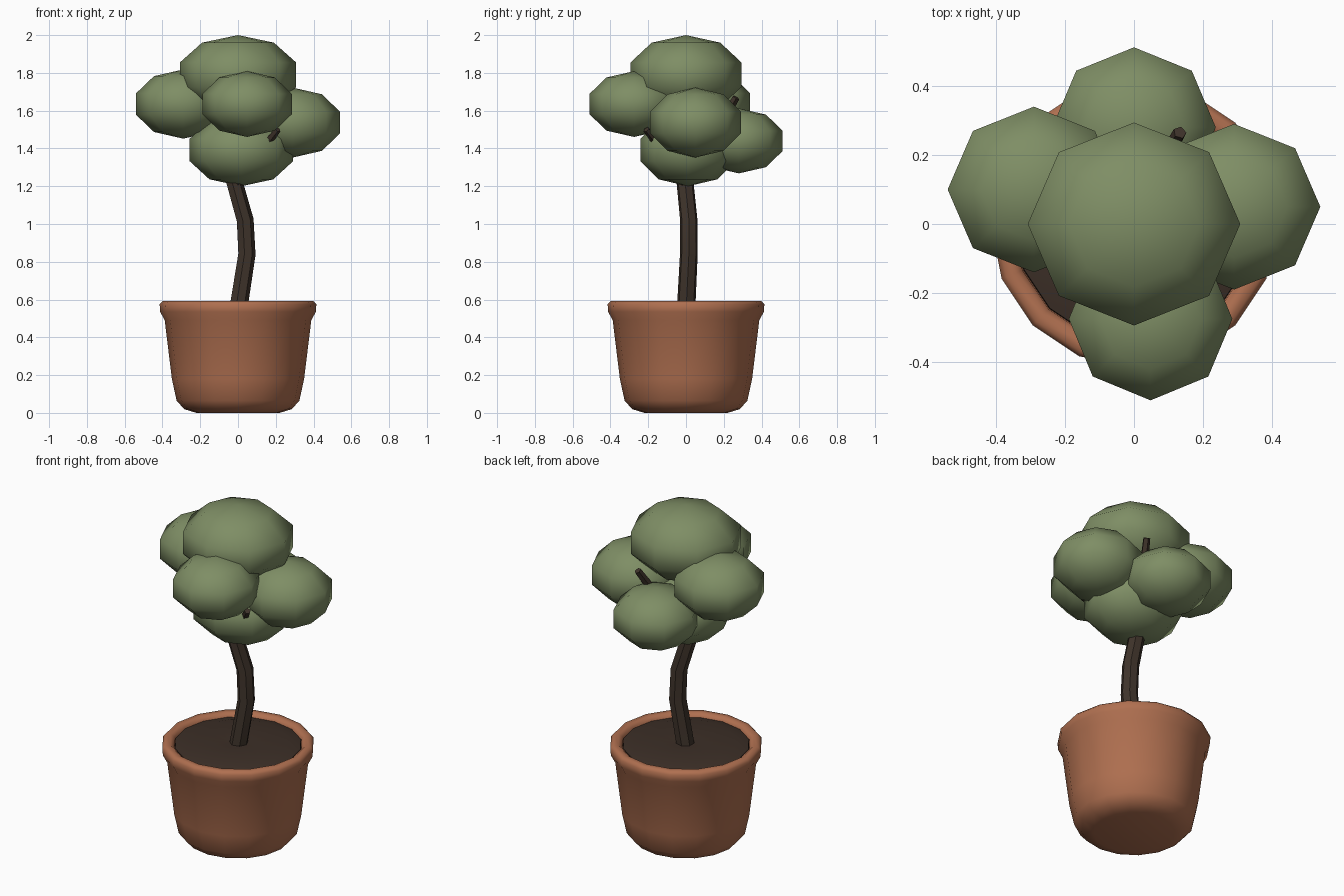
import bpy, bmesh, math
from mathutils import Vector

if "Cube" in bpy.data.objects:
    bpy.data.objects.remove(bpy.data.objects["Cube"])


def material(name, color):
    m = bpy.data.materials.new(name)
    m.diffuse_color = (*color, 1)
    m.use_nodes = True
    m.node_tree.nodes["Principled BSDF"].inputs["Base Color"].default_value = m.diffuse_color
    return m


CLAY = material("terracotta", (0.43, 0.16, 0.08))
BARK = material("bark", (0.05, 0.034, 0.024))
SOIL = material("soil", (0.045, 0.028, 0.02))
LEAF = material("leaf", (0.21, 0.27, 0.13))


def add(name, bm, mat, angle):
    bmesh.ops.recalc_face_normals(bm, faces=bm.faces[:])
    me = bpy.data.meshes.new(name)
    bm.to_mesh(me)
    bm.free()
    ob = bpy.data.objects.new(name, me)
    bpy.context.collection.objects.link(ob)
    me.materials.append(mat)
    bpy.ops.object.select_all(action='DESELECT')
    ob.select_set(True)
    bpy.context.view_layer.objects.active = ob
    bpy.ops.object.shade_smooth_by_angle(angle=math.radians(angle))
    return ob


def loft(bm, rings, cap_start=True, cap_end=True):
    loops = [[bm.verts.new(p) for p in ring] for ring in rings]
    n = len(loops[0])
    for a, b in zip(loops, loops[1:]):
        for i in range(n):
            j = (i + 1) % n
            bm.faces.new((a[i], a[j], b[j], b[i]))
    if cap_start:
        bm.faces.new(loops[0][::-1])
    if cap_end:
        bm.faces.new(loops[-1])


def lathe(name, profile, sides, mat, angle, cap_start=True, cap_end=True):
    bm = bmesh.new()
    turn = 2 * math.pi / sides
    loft(bm, [[(r * math.cos(i * turn), r * math.sin(i * turn), z)
               for i in range(sides)] for r, z in profile], cap_start, cap_end)
    return add(name, bm, mat, angle)


def limb(name, path, sides=7):
    bm = bmesh.new()
    pts = [Vector(p[:3]) for p in path]
    rings = []
    for k, p in enumerate(pts):
        d = (pts[min(k + 1, len(pts) - 1)] - pts[max(k - 1, 0)]).normalized()
        u = Vector((0, 1, 0)).cross(d).normalized()
        v = d.cross(u)
        rings.append([p + path[k][3] * (u * math.cos(t) + v * math.sin(t))
                      for t in (2 * math.pi * i / sides for i in range(sides))])
    loft(bm, rings)
    return add(name, bm, BARK, 30)


# Pot with rolled rim
lathe("pot", [(0.22, 0), (0.285, 0.02), (0.325, 0.065), (0.35, 0.18),
              (0.388, 0.49), (0.412, 0.535), (0.415, 0.575), (0.4, 0.592),
              (0.37, 0.592), (0.35, 0.575), (0.345, 0.5)],
      16, CLAY, 60, cap_end=False)

# Soil, slightly raised ring
lathe("soil", [(0.347, 0.55), (0.345, 0.572), (0.27, 0.592), (0.06, 0.58)],
      16, SOIL, 30)

# Trunk and branches
limb("trunk", [(-0.002, 0, 0.54, 0.05), (0.045, 0.015, 0.84, 0.048),
               (0.036, 0.015, 1.02, 0.047), (-0.02, -0.005, 1.22, 0.046),
               (-0.01, 0, 1.6, 0.03)])
limb("front_branch", [(-0.02, 0, 1.2, 0.035), (0.1, -0.1, 1.36, 0.027),
                      (0.21, -0.21, 1.5, 0.018)], 5)
limb("back_branch", [(-0.02, 0, 1.22, 0.035), (0.06, 0.13, 1.44, 0.027),
                     (0.133, 0.265, 1.67, 0.02)], 5)

# Foliage clumps: centre, half sizes
clumps = {
    "top": ((0, 0, 1.79), (0.308, 0.294, 0.21)),
    "left": ((-0.29, 0.1, 1.635), (0.25, 0.24, 0.183)),
    "right": ((0.29, 0.05, 1.537), (0.25, 0.24, 0.185)),
    "front": ((0.048, -0.275, 1.635), (0.237, 0.236, 0.174)),
    "back": ((0, 0.28, 1.44), (0.237, 0.232, 0.172)),
    "lower": ((0.018, 0.01, 1.392), (0.274, 0.252, 0.192)),
}
for name, (c, (sx, sy, sz)) in clumps.items():
    bm = bmesh.new()
    bmesh.ops.create_uvsphere(bm, u_segments=8, v_segments=5, radius=1)
    wide = 1 / math.cos(math.radians(18))
    bmesh.ops.scale(bm, vec=(sx * wide, sy * wide, sz), verts=bm.verts)
    bmesh.ops.translate(bm, vec=c, verts=bm.verts)
    add(name + "_foliage", bm, LEAF, 80)
